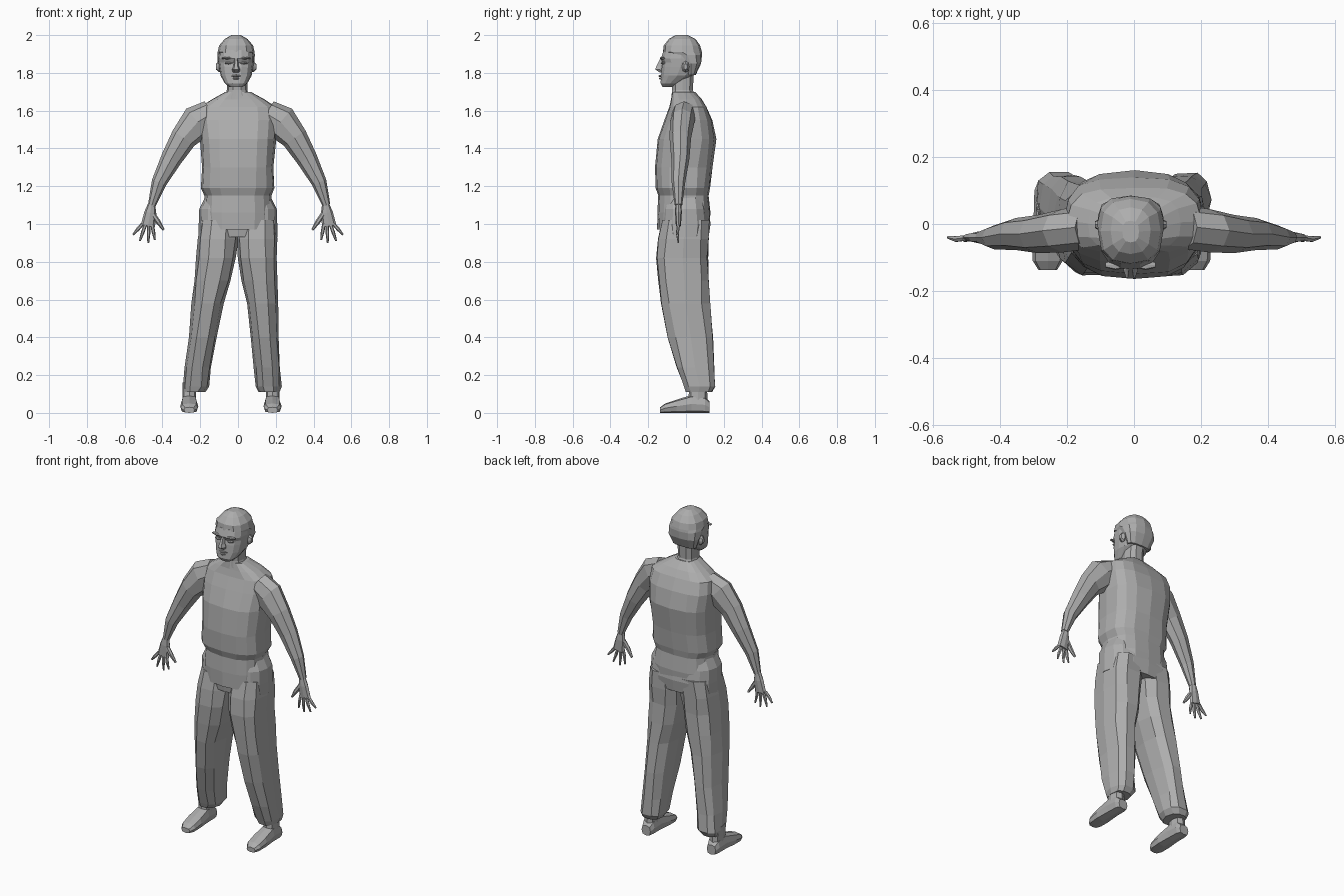
import bpy
import bmesh
import math
import random
from mathutils import Vector

random.seed(4)

default_cube = bpy.data.objects.get("Cube")
if default_cube:
    bpy.data.objects.remove(default_cube, do_unlink=True)

grey = bpy.data.materials.new("plain grey")
grey.use_nodes = True
colour = (.42, .42, .42, 1)
grey.diffuse_color = colour
grey.node_tree.nodes["Principled BSDF"].inputs["Base Color"].default_value = colour


def skin(name, rings):
    """Join rings of points into one closed, flat-faced part."""
    bm = bmesh.new()
    loops = [[bm.verts.new(point) for point in ring] for ring in rings]
    count = len(loops[0])
    for low, high in zip(loops, loops[1:]):
        for i in range(count):
            j = (i + 1) % count
            bm.faces.new((low[i], low[j], high[j], high[i]))
    bm.faces.new(loops[0])
    bm.faces.new(loops[-1])
    bmesh.ops.recalc_face_normals(bm, faces=bm.faces)
    mesh = bpy.data.meshes.new(name)
    bm.to_mesh(mesh)
    bm.free()
    mesh.materials.append(grey)
    part = bpy.data.objects.new(name, mesh)
    bpy.context.collection.objects.link(part)


def loft(name, rows, sides=12, axis="z", power=.78, crease=0):
    """Rows give a position along the axis, then the two extents across it."""
    rings = []
    for along, a_low, a_high, b_low, b_high in rows:
        ring = []
        for i in range(sides):
            angle = math.tau * i / sides
            cosine, sine = math.cos(angle), math.sin(angle)
            u = math.copysign(abs(cosine) ** power, cosine)
            v = math.copysign(abs(sine) ** power, sine)
            a = (a_low + a_high + u * (a_high - a_low)) / 2
            b = (b_low + b_high + v * (b_high - b_low)) / 2
            a += random.uniform(-crease, crease)
            b += random.uniform(-crease, crease)
            placed = {"x": (along, a, b), "y": (a, along, b), "z": (a, b, along)}
            ring.append(placed[axis])
        rings.append(ring)
    skin(name, rings)


def upright(name, rows, centre=0, **options):
    """Rows: height, half width, front, back."""
    loft(name, [(height, centre - half, centre + half, front, back)
                for height, half, front, back in rows], **options)


def bead(name, x, y, z, half_width, depth, height, end_shift=0):
    """A small faceted lens lying across the head, with tapered ends."""
    rows = []
    for end in (-1, 0, 1):
        scale = .5 if end else 1
        middle = y + end_shift * abs(end)
        rows.append((x + end * half_width,
                     middle - depth * scale, middle + depth * scale,
                     z - height * scale, z + height * scale))
    loft(name, rows, sides=8, axis="x")


def limb(name, path, side, shift=0, sides=8):
    """Path rows: x, depth position, height, radius across, radius in depth."""
    points = [Vector((side * (x - shift), y, z)) for x, y, z, wide, deep in path]
    rings = []
    for k, (x, y, z, wide, deep) in enumerate(path):
        along = points[min(k + 1, len(path) - 1)] - points[max(k - 1, 0)]
        across = Vector((along.z, 0, -along.x)).normalized() * wide
        depth = Vector((0, deep, 0))
        angles = [math.tau * i / sides for i in range(sides)]
        rings.append([points[k] + across * math.cos(t) + depth * math.sin(t) for t in angles])
    skin(name, rings)


# Shirt, from the hem up to the collar
upright("shirt", [
    (.97, .17, -.15, .125),
    (1.06, .18, -.15, .13),
    (1.15, .175, -.145, .12),
    (1.19, .195, -.16, .13),
    (1.3, .19, -.165, .14),
    (1.45, .2, -.15, .16),
    (1.55, .21, -.115, .14),
    (1.62, .2, -.09, .11),
    (1.66, .14, -.08, .085),
    (1.7, .065, -.075, .045),
], sides=16, power=.72, crease=.003)

# Trouser hips under the shirt
upright("trouser_hips", [
    (.93, .21, -.13, .12),
    (1, .208, -.14, .13),
    (1.08, .205, -.135, .12),
    (1.15, .17, -.12, .105),
], sides=16, power=.75)

# Legs: height, inner, outer, front, back
leg_rows = [
    (.11, .11, .22, 0, .14),
    (.14, .09, .23, -.015, .155),
    (.24, .085, .225, -.05, .15),
    (.4, .07, .217, -.1, .145),
    (.58, .045, .212, -.135, .13),
    (.7, .017, .21, -.15, .128),
    (.82, 0, .207, -.16, .12),
    (.92, -.008, .21, -.15, .125),
    (1.02, 0, .2, -.13, .125),
]
# Shoes: depth position, half width, top
shoe_rows = [
    (.125, .03, .06),
    (.1, .04, .085),
    (.03, .042, .095),
    (-.05, .048, .07),
    (-.11, .045, .05),
    (-.137, .028, .03),
]
arm_path = [
    (.15, -.01, 1.585, .075, .065),
    (.225, -.02, 1.54, .093, .065),
    (.3, -.03, 1.455, .07, .057),
    (.365, -.03, 1.345, .056, .048),
    (.43, -.04, 1.22, .04, .036),
    (.468, -.04, 1.1, .021, .02),
]
palm_path = [
    (.463, -.04, 1.11, .018, .016),
    (.47, -.04, 1.06, .032, .018),
    (.483, -.04, .99, .038, .013),
]
finger_tips = {
    "first": (.44, .915),
    "middle": (.475, .9),
    "ring": (.52, .91),
    "little": (.556, .943),
}


def finger(name, base, tip, thickness, side):
    base_x, base_z = base
    tip_x, tip_z = tip
    limb(name, [
        (base_x, -.042, base_z, thickness, thickness),
        ((base_x + tip_x) / 2, -.045, (base_z + tip_z) / 2, thickness, thickness),
        (tip_x, -.04, tip_z, thickness / 2, thickness / 2),
    ], side, sides=6)


# Paired legs, shoes, arms and hands; the right leg stands wider
for side_name, side, lean, arm_shift in (("left", 1, 0, 0), ("right", -1, .075, .012)):
    leg_rings = []
    for height, inner, outer, front, back in leg_rows:
        spread = lean * (1 - height)
        extents = sorted((side * (inner + spread), side * (outer + spread)))
        leg_rings.append((height, *extents, front, back))
    loft(side_name + "_trouser_leg", leg_rings, sides=10, crease=.004)

    foot_x = side * (.183 + lean)
    upright(side_name + "_ankle", [(.05, .036, .01, .115), (.16, .036, .02, .11)],
            centre=foot_x, sides=8)
    loft(side_name + "_shoe", [(depth, foot_x - half, foot_x + half, 0, top)
                               for depth, half, top in shoe_rows],
         sides=8, axis="y", power=.65)

    limb(side_name + "_arm", arm_path, side, arm_shift)
    limb(side_name + "_palm", palm_path, side, arm_shift / 2)
    finger(side_name + "_thumb", (.452, 1.055), (.393, .968), .013, side)
    for knuckle, (finger_name, tip) in enumerate(finger_tips.items()):
        base = (.455 + .017 * knuckle, 1)
        finger(side_name + "_" + finger_name + "_finger", base, tip, .0095, side)

# Neck, head and hair, set slightly off the body's centre
head_x = -.01
upright("neck", [
    (1.66, .07, -.08, .06),
    (1.71, .054, -.075, .038),
    (1.81, .055, -.08, .045),
], centre=head_x / 2, sides=10)
upright("head", [
    (1.725, .035, -.125, -.065),
    (1.745, .06, -.136, -.03),
    (1.785, .082, -.133, .04),
    (1.83, .09, -.13, .068),
    (1.855, .093, -.125, .075),
    (1.875, .094, -.135, .078),
    (1.92, .09, -.12, .075),
], centre=head_x, sides=14)
upright("hair", [
    (1.79, .075, 0, .052),
    (1.85, .097, -.025, .08),
    (1.895, .099, -.075, .085),
    (1.91, .098, -.122, .084),
    (1.945, .09, -.118, .075),
    (1.98, .06, -.09, .05),
    (2, .025, -.055, .01),
], centre=head_x)

# Face
upright("nose", [
    (1.803, .018, -.142, -.11),
    (1.818, .022, -.166, -.11),
    (1.835, .014, -.16, -.11),
    (1.875, .009, -.138, -.11),
], centre=head_x, sides=6)
bead("upper_lip", head_x, -.128, 1.784, .034, .018, .007, end_shift=.01)
bead("lower_lip", head_x, -.126, 1.77, .03, .018, .007, end_shift=.01)
for side_name, side in (("left", 1), ("right", -1)):
    bead(side_name + "_brow", head_x + side * .045, -.122, 1.878, .03, .016, .007)
    bead(side_name + "_eye", head_x + side * .04, -.118, 1.852, .02, .014, .007)
    bead(side_name + "_ear", head_x + side * .09, -.002, 1.833, .017, .02, .03)
